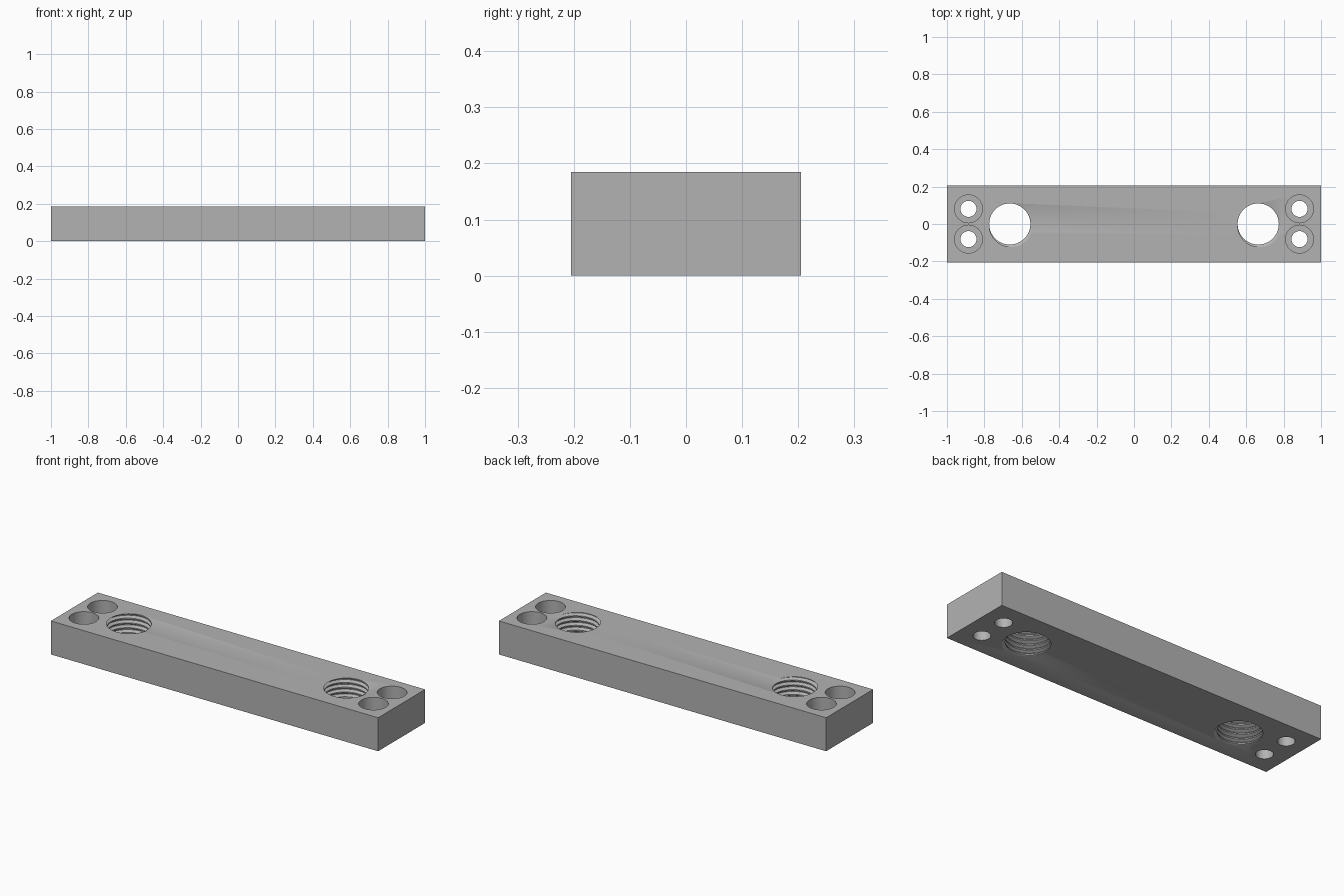
import bpy, bmesh, math
from mathutils import Matrix, Vector

if "Cube" in bpy.data.objects:
    bpy.data.objects.remove(bpy.data.objects["Cube"])

LENGTH, DEPTH, HEIGHT = 2.0, 0.41, 0.185
COLOUR = (0.45, 0.45, 0.45, 1)

steel = bpy.data.materials.new("plain grey")
steel.use_nodes = True
steel.diffuse_color = COLOUR
steel.node_tree.nodes["Principled BSDF"].inputs["Base Color"].default_value = COLOUR


def add_object(name, bm):
    bmesh.ops.recalc_face_normals(bm, faces=bm.faces)
    mesh = bpy.data.meshes.new(name)
    bm.to_mesh(mesh)
    bm.free()
    mesh.materials.append(steel)
    obj = bpy.data.objects.new(name, mesh)
    bpy.context.collection.objects.link(obj)
    return obj


def cylinder_cutter(name, x, y, radius, bottom, top):
    bm = bmesh.new()
    bmesh.ops.create_cone(bm, cap_ends=True, segments=48, radius1=radius, radius2=radius,
                          depth=top - bottom,
                          matrix=Matrix.Translation((x, y, (top + bottom) / 2)))
    return add_object(name, bm)


def thread_cutter(name, x, minor=0.11, major=0.126, pitch=0.0264, steps=48, turns=12):
    """Helical screw surface, one profile per pitch, closed by a cone at each end."""
    profile = [(0, minor), (0.25, minor), (0.56, major), (0.69, major)]
    rows = turns * len(profile)
    bm = bmesh.new()
    grid = []
    for i in range(rows):
        turn, k = divmod(i, len(profile))
        offset, radius = profile[k]
        row = []
        for j in range(steps):
            a = math.tau * j / steps
            z = (turn - 2.5 + offset + j / steps) * pitch
            row.append(bm.verts.new((x + radius * math.cos(a), radius * math.sin(a), z)))
        grid.append(row)

    # The seam joins each row to the row one pitch higher
    def vert(i, j):
        return grid[i][j] if j < steps else grid[i + len(profile)][0]

    for i in range(rows - 1):
        for j in range(steps):
            if j < steps - 1 or i + 1 + len(profile) < rows:
                bm.faces.new((vert(i, j), vert(i, j + 1), vert(i + 1, j + 1), vert(i + 1, j)))

    tips = [bm.verts.new((x, 0, z)) for z in (-0.2, HEIGHT + 0.2)]
    for edge in [e for e in bm.edges if e.is_boundary]:
        a, b = edge.verts
        bm.faces.new((a, b, tips[a.co.z > HEIGHT / 2]))
    bmesh.ops.triangulate(bm, faces=bm.faces)
    return add_object(name, bm)


# Solid bar
bm = bmesh.new()
bmesh.ops.create_cube(bm, size=1)
bmesh.ops.scale(bm, vec=Vector((LENGTH, DEPTH, HEIGHT)), verts=bm.verts)
bmesh.ops.translate(bm, vec=(0, 0, HEIGHT / 2), verts=bm.verts)
bar = add_object("mounting_bar", bm)

# Threaded holes and counterbored screw holes at both ends
cutters = []
for side, sx in (("right", -1), ("left", 1)):
    cutters.append(thread_cutter(side + "_thread_cutter", sx * 0.664))
    for end, sy in (("front", -1), ("back", 1)):
        x, y = sx * 0.885, sy * 0.081
        cutters.append(cylinder_cutter(f"{side}_{end}_screw_hole_cutter", x, y,
                                       0.043, -0.1, HEIGHT + 0.1))
        cutters.append(cylinder_cutter(f"{side}_{end}_counterbore_cutter", x, y,
                                       0.0745, HEIGHT - 0.1, HEIGHT + 0.1))

bpy.context.view_layer.objects.active = bar
bar.select_set(True)
for cutter in cutters:
    cut = bar.modifiers.new(cutter.name, "BOOLEAN")
    cut.operation, cut.solver, cut.object = "DIFFERENCE", "EXACT", cutter
    bpy.ops.object.modifier_apply(modifier=cut.name)
    bpy.data.objects.remove(cutter)

bpy.ops.object.select_all(action="DESELECT")
bar.select_set(True)
bpy.ops.object.shade_smooth_by_angle(angle=math.radians(30))
